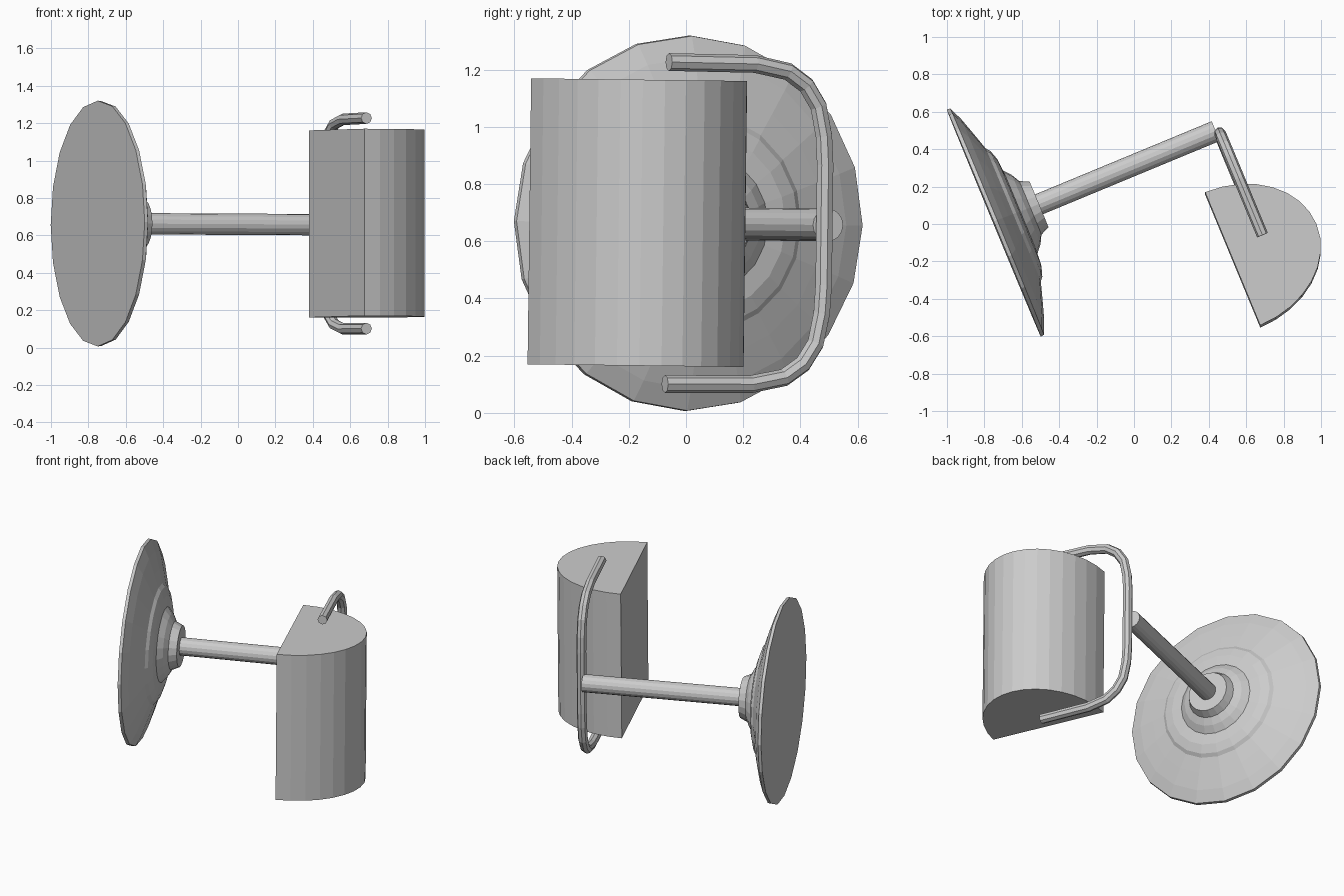
import bpy
import bmesh
import math
from mathutils import Matrix, Vector

cube = bpy.data.objects.get("Cube")
if cube:
    bpy.data.objects.remove(cube, do_unlink=True)

# One plain grey finish
grey = bpy.data.materials.new("light_grey")
grey.use_nodes = True
colour = (0.6, 0.6, 0.6, 1)
grey.diffuse_color = colour
grey.node_tree.nodes["Principled BSDF"].inputs["Base Color"].default_value = colour

# Lamp frame: local x runs along the arm, away from the wall plate
PLACE = (Matrix.Translation((-0.75, 0.005, 0.663))
         @ Matrix.Rotation(-0.0125, 4, 'X')
         @ Matrix.Rotation(math.radians(22.5), 4, 'Z'))


def finish(name, bm):
    bmesh.ops.recalc_face_normals(bm, faces=bm.faces)
    mesh = bpy.data.meshes.new(name)
    bm.to_mesh(mesh)
    bm.free()
    mesh.materials.append(grey)
    obj = bpy.data.objects.new(name, mesh)
    obj.matrix_world = PLACE
    bpy.context.collection.objects.link(obj)
    return obj


def skin(name, rings):
    """Join matching rings of points with quads and cap both ends."""
    bm = bmesh.new()
    loops = [[bm.verts.new(p) for p in ring] for ring in rings]
    n = len(loops[0])
    for a, b in zip(loops, loops[1:]):
        for i in range(n):
            j = (i + 1) % n
            bm.faces.new((a[i], a[j], b[j], b[i]))
    bm.faces.new(loops[0])
    bm.faces.new(loops[-1])
    return finish(name, bm)


def turned(name, profile, sides):
    """Lathe (distance, radius) pairs around the arm axis."""
    turns = [2 * math.pi * i / sides for i in range(sides)]
    return skin(name, [[(u, r * math.sin(t), r * math.cos(t)) for t in turns]
                       for u, r in profile])


# Stepped wall plate and hub
turned("wall_plate", [(0, .657), (.02, .655), (.052, .58), (.085, .477),
                      (.113, .385), (.13, .365), (.148, .31), (.154, .24),
                      (.188, .2), (.212, .155), (.262, .132)], 20)

# Straight arm
turned("arm", [(.25, .057), (1.285, .057)], 16)

# Bracket: half path in the (y, z) plane, mirrored below the arm
upper = [(-.616, .563), (-.29, .56), (-.165, .535), (-.095, .487),
         (-.048, .415), (-.026, .31), (-.02, .21)]
path = [Vector((1.3, y, z)) for y, z in upper]
path += [Vector((1.3, y, -z)) for y, z in reversed(upper)]
rings = []
for i, p in enumerate(path):
    before = (p - path[i - 1]).normalized() if i else None
    after = (path[i + 1] - p).normalized() if i + 1 < len(path) else None
    along = ((before or after) + (after or before)).normalized()
    side = Vector((1, 0, 0))
    out = along.cross(side)
    rings.append([p + .031 * (math.cos(t) * side + math.sin(t) * out)
                  for t in (math.pi * k / 4 for k in range(8))])
skin("bracket", rings)

# Shade: half-oval section, flat towards the arm
segments = 16
arc = [math.pi * i / segments for i in range(segments + 1)]
skin("shade", [[(1.105 + .485 * math.sin(t), -.671 + .385 * math.cos(t), z)
                for t in arc] for z in (-.5, .5)])
